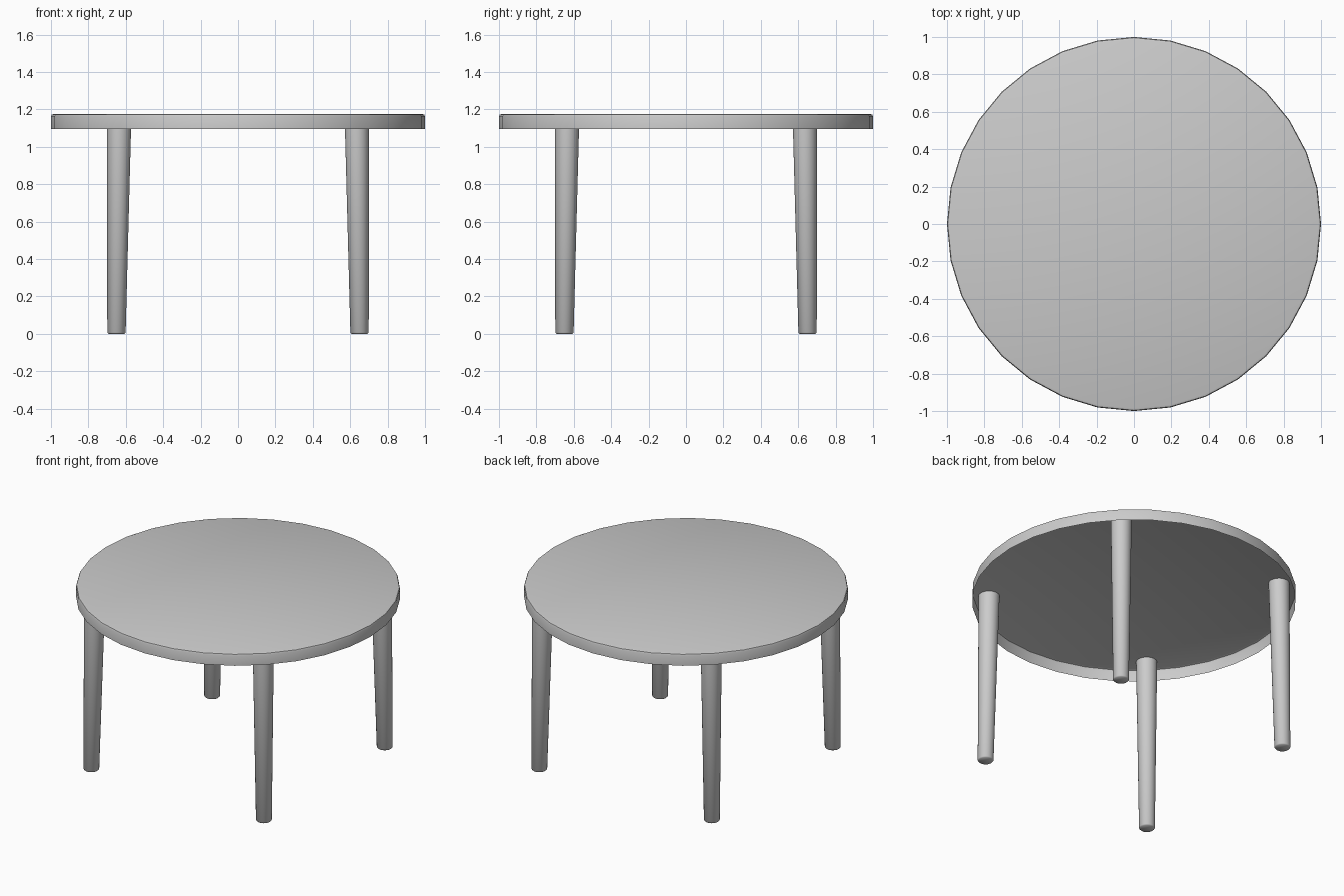
import bpy
import bmesh
import math

cube = bpy.data.objects.get("Cube")
if cube:
    bpy.data.objects.remove(cube, do_unlink=True)

TOP_Z, RIM_Z = 1.176, 1.096

grey = bpy.data.materials.new("light grey")
grey.use_nodes = True
colour = (0.6, 0.6, 0.6, 1)
grey.diffuse_color = colour
grey.node_tree.nodes["Principled BSDF"].inputs["Base Color"].default_value = colour


def lathe(name, profile, sides, offset=(0, 0), cap_bottom=False):
    """Stack rings of (radius, z, share of offset); close the top, and the bottom if asked."""
    bm = bmesh.new()
    rings = []
    for radius, z, share in profile:
        ring = []
        for i in range(sides):
            a = math.tau * i / sides
            ring.append(bm.verts.new((radius * math.cos(a) + offset[0] * share,
                                      radius * math.sin(a) + offset[1] * share, z)))
        rings.append(ring)
    for low, high in zip(rings, rings[1:]):
        for i in range(sides):
            j = (i + 1) % sides
            bm.faces.new((low[i], low[j], high[j], high[i]))
    bm.faces.new(rings[-1])
    if cap_bottom:
        bm.faces.new(rings[0][::-1])
    mesh = bpy.data.meshes.new(name)
    bm.to_mesh(mesh)
    bm.free()
    mesh.materials.append(grey)
    obj = bpy.data.objects.new(name, mesh)
    bpy.context.collection.objects.link(obj)
    bpy.ops.object.select_all(action="DESELECT")
    obj.select_set(True)
    bpy.context.view_layer.objects.active = obj
    bpy.ops.object.shade_smooth_by_angle(angle=math.radians(50))


# Round top: a thin shell, open underneath, with a softened upper rim
lathe("table_top", [(1, RIM_Z, 0), (1, TOP_Z - 0.015, 0),
                    (0.996, TOP_Z - 0.004, 0), (0.985, TOP_Z, 0)], 32)

# Four tapered legs with upright outer edges, reaching up inside the shell
for depth, y in (("front", -1), ("back", 1)):
    for side, x in (("right", -1), ("left", 1)):
        lathe(f"{depth}_{side}_leg",
              [(0.043, 0, 0.65), (0.049, 0.007, 0.65), (0.065, TOP_Z - 0.003, 0.635)],
              32, (x, y), cap_bottom=True)
